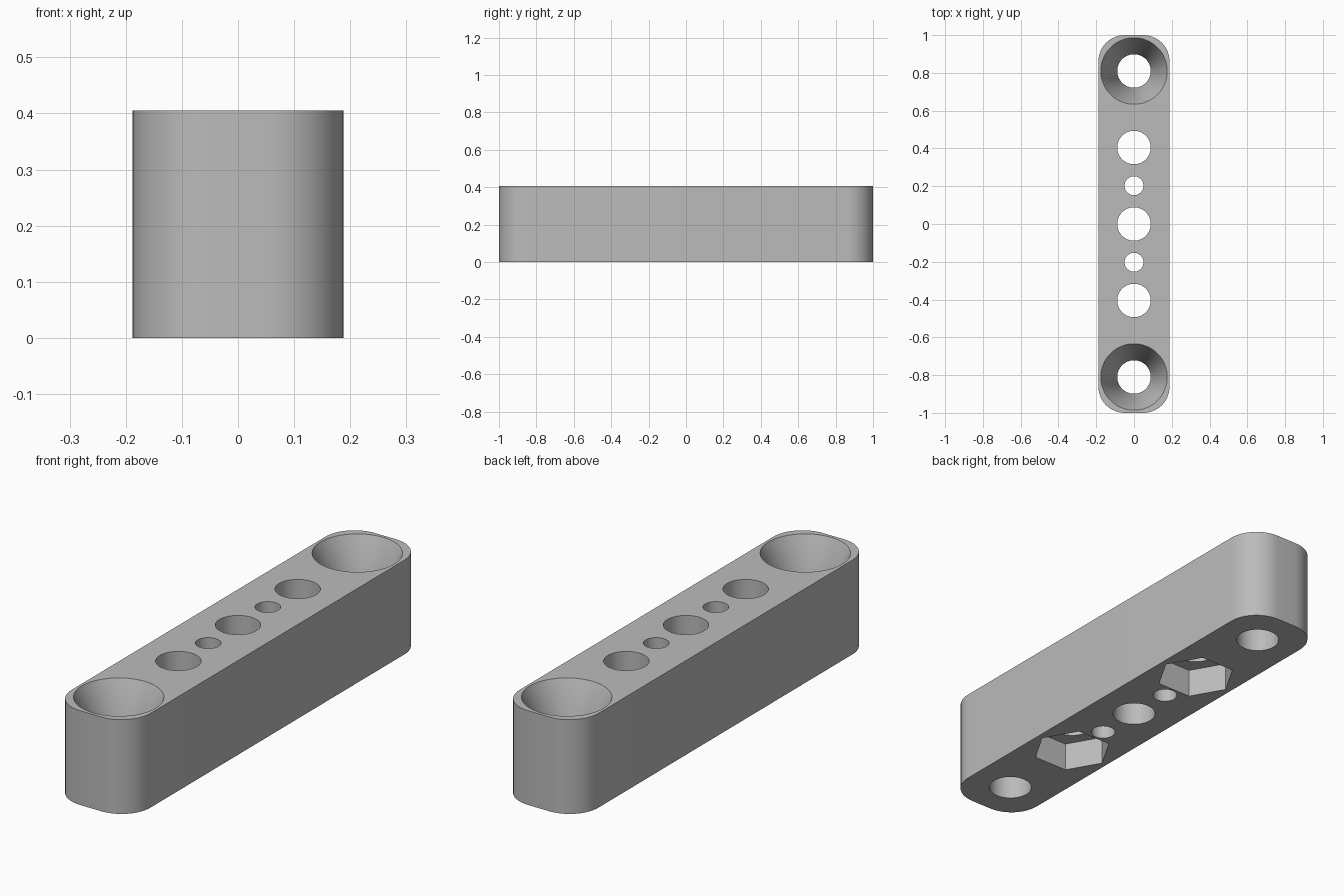
import bpy, bmesh, math
from mathutils import Matrix

if "Cube" in bpy.data.objects:
    bpy.data.objects.remove(bpy.data.objects["Cube"], do_unlink=True)

WIDTH, LENGTH, HEIGHT = 0.376, 2.0, 0.405
CORNER = 0.138
PITCH = 0.405
BORE, PIN = 0.0885, 0.05
SINK_RADIUS, SINK_DEPTH = 0.176, 0.2
NUT_RADIUS, NUT_DEPTH = 0.164, 0.125
OVER = 0.05

grey = bpy.data.materials.new("plain_grey")
grey.use_nodes = True
colour = (0.5, 0.5, 0.5, 1)
grey.diffuse_color = colour
grey.node_tree.nodes["Principled BSDF"].inputs["Base Color"].default_value = colour


def make_object(name, bm):
    mesh = bpy.data.meshes.new(name)
    bmesh.ops.recalc_face_normals(bm, faces=bm.faces)
    bm.to_mesh(mesh)
    bm.free()
    mesh.materials.append(grey)
    obj = bpy.data.objects.new(name, mesh)
    bpy.context.collection.objects.link(obj)
    return obj


def prism(name, y, low, high, r_low, r_high, sides=64):
    """Upright cylinder, cone or hexagon on the centre line."""
    bm = bmesh.new()
    bmesh.ops.create_cone(bm, cap_ends=True, segments=sides, radius1=r_low,
                          radius2=r_high, depth=high - low,
                          matrix=Matrix.Translation((0, y, (low + high) / 2)))
    return make_object(name, bm)


# Bar with rounded upright corners
bm = bmesh.new()
bmesh.ops.create_cube(bm, size=1, matrix=Matrix.Translation((0, 0, HEIGHT / 2))
                      @ Matrix.Diagonal((WIDTH, LENGTH, HEIGHT, 1)))
uprights = [e for e in bm.edges
            if abs(e.verts[0].co.z - e.verts[1].co.z) > HEIGHT / 2]
bmesh.ops.bevel(bm, geom=uprights, offset=CORNER, segments=12, profile=0.5,
                affect='EDGES')
bar = make_object("bar", bm)

cutters = []

# Five through bores
for i in range(-2, 3):
    cutters.append(prism("bore_cutter", i * PITCH, -OVER, HEIGHT + OVER, BORE, BORE))

for side in (-1, 1):
    # Small pin holes between the middle bores
    cutters.append(prism("pin_hole_cutter", side * PITCH / 2,
                         -OVER, HEIGHT + OVER, PIN, PIN, 48))
    # Conical countersinks at the ends, continued above the top
    slope = (SINK_RADIUS - BORE) / SINK_DEPTH
    cutters.append(prism("countersink_cutter", side * 2 * PITCH,
                         HEIGHT - SINK_DEPTH, HEIGHT + OVER,
                         BORE, SINK_RADIUS + slope * OVER))
    # Hexagonal nut pockets in the underside, with points towards the sides
    pocket = prism("nut_pocket_cutter", side * PITCH, -OVER, NUT_DEPTH,
                   NUT_RADIUS, NUT_RADIUS, 6)
    centre = Matrix.Translation((0, side * PITCH, 0))
    pocket.data.transform(centre @ Matrix.Rotation(math.radians(30), 4, 'Z')
                          @ centre.inverted())
    cutters.append(pocket)

# Cut everything, then remove the helpers
bpy.ops.object.select_all(action='DESELECT')
bar.select_set(True)
bpy.context.view_layer.objects.active = bar
for cutter in cutters:
    cutter.hide_render = True
    cut = bar.modifiers.new("cut", 'BOOLEAN')
    cut.operation = 'DIFFERENCE'
    cut.solver = 'EXACT'
    cut.object = cutter
    bpy.ops.object.modifier_apply(modifier=cut.name)
for cutter in cutters:
    bpy.data.objects.remove(cutter, do_unlink=True)

bpy.ops.object.shade_smooth_by_angle(angle=math.radians(30))
